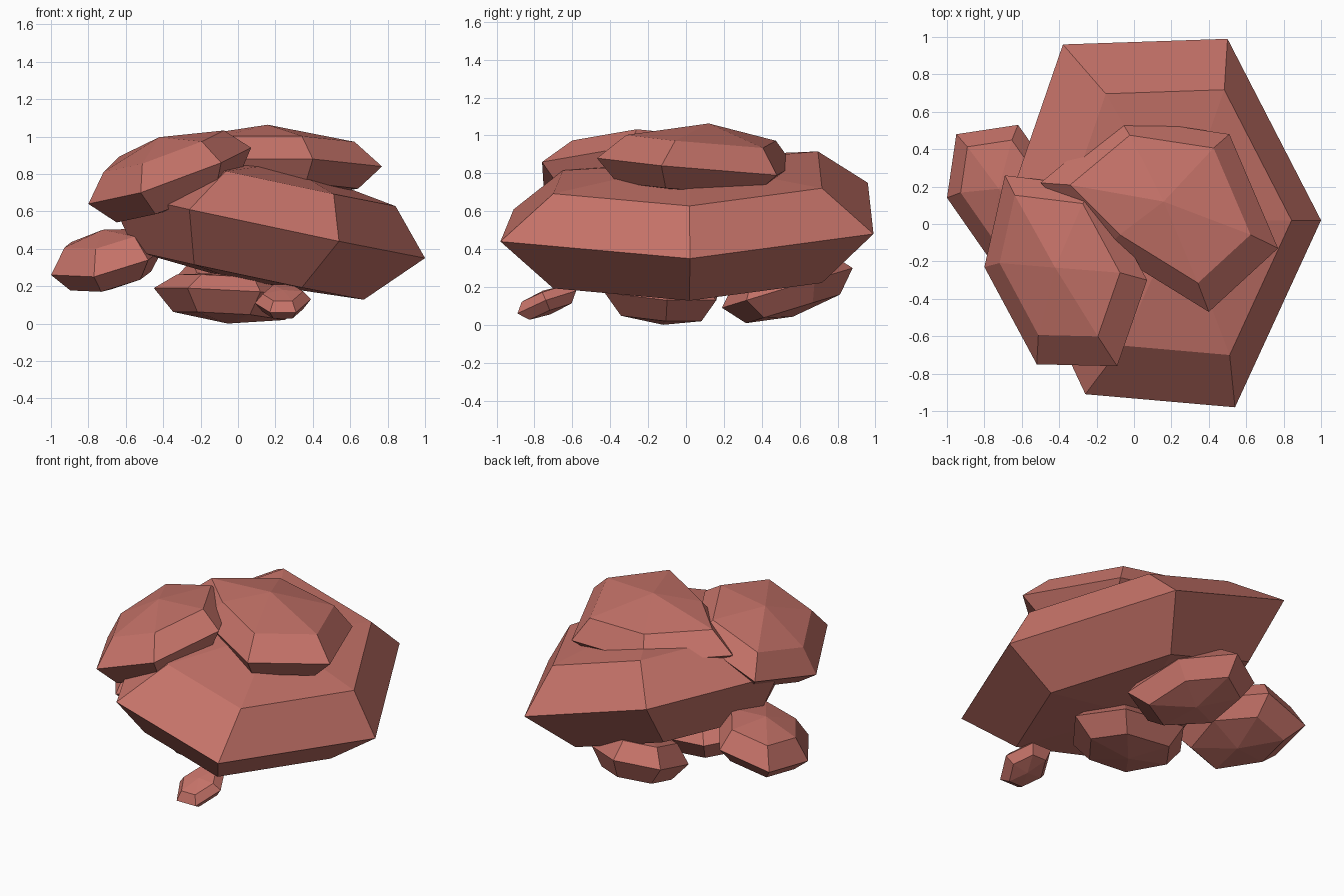
import bpy, bmesh
from mathutils import Vector

mat = bpy.data.materials.new("red_stone")
mat.diffuse_color = (0.56, 0.17, 0.14, 1)


def rock(name, equator, s, up, top, down, bottom):
    """Faceted stone: widest outline, shrunken rings above and below, capped by points.
    up/top/down/bottom are offsets from the outline's centre."""
    eq = [Vector(p) for p in equator]
    n = len(eq)
    c = sum(eq, Vector()) / n
    rings = [[c + (p - c) * s + Vector(down) for p in eq], eq,
             [c + (p - c) * s + Vector(up) for p in eq]]
    bm = bmesh.new()
    vr = [[bm.verts.new(p) for p in r] for r in rings]
    vt, vb = bm.verts.new(c + Vector(top)), bm.verts.new(c + Vector(bottom))
    for i in range(n):
        j = (i + 1) % n
        for a, b in zip(vr, vr[1:]):
            bm.faces.new((a[i], a[j], b[j], b[i]))
        bm.faces.new((vr[2][i], vr[2][j], vt))
        bm.faces.new((vr[0][j], vr[0][i], vb))
    bmesh.ops.recalc_face_normals(bm, faces=bm.faces)
    me = bpy.data.meshes.new(name)
    bm.to_mesh(me)
    bm.free()
    me.materials.append(mat)
    ob = bpy.data.objects.new(name, me)
    bpy.context.collection.objects.link(ob)


# Large tilted boulder
rock("main_boulder",
     [(1.0, .02, .35), (.5, .99, .48), (-.38, .96, .75),
      (-.7, .03, .71), (-.26, -.91, .61), (.54, -.98, .44)],
     .72, (.09, 0, .22), (.12, 0, .30), (-.08, 0, -.28), (-.11, 0, -.33))

# Two flat slabs on top
rock("top_right_slab",
     [(.77, -.13, .84), (.51, .48, .79), (-.08, .57, .84),
      (-.5, .22, .86), (-.15, -.13, .88), (.40, -.47, .88)],
     .76, (0, .02, .13), (0, .03, .215), (.02, -.03, -.12), (.02, -.03, -.16))
rock("top_left_slab",
     [(.07, -.30, .94), (-.2, .2, .89), (-.69, .26, .75),
      (-.80, -.23, .64), (-.52, -.75, .70), (-.09, -.76, .86)],
     .74, (-.03, .03, .13), (-.05, .03, .2), (.04, -.02, -.14), (.05, -.02, -.18))

# Small stones underneath
rock("left_stone",
     [(-1.0, .14, .26), (-.95, .48, .30), (-.62, .53, .38),
      (-.40, .22, .40), (-.48, -.17, .34), (-.77, -.19, .25)],
     .72, (-.01, .02, .13), (-.02, .02, .18), (.02, -.01, -.10), (.02, -.01, -.14))
rock("back_stone",
     [(.32, .32, .13), (.22, .68, .24), (-.08, .88, .30),
      (-.33, .74, .25), (-.3, .4, .15), (.05, .19, .09)],
     .72, (0, -.03, .11), (0, -.04, .15), (0, .03, -.11), (0, .03, -.15))
rock("bottom_stone",
     [(-.45, -.1, .19), (-.27, -.42, .19), (.12, -.43, .17),
      (.38, -.1, .13), (.2, .16, .13), (-.25, .17, .17)],
     .72, (.01, 0, .08), (.02, 0, .11), (-.01, 0, -.12), (-.01, 0, -.163))
rock("front_pebble",
     [(.17, -.89, .06), (.31, -.89, .06), (.39, -.74, .13),
      (.31, -.58, .18), (.17, -.58, .18), (.09, -.74, .11)],
     .72, (0, -.02, .045), (0, -.02, .06), (0, .02, -.05), (0, .02, -.065))
